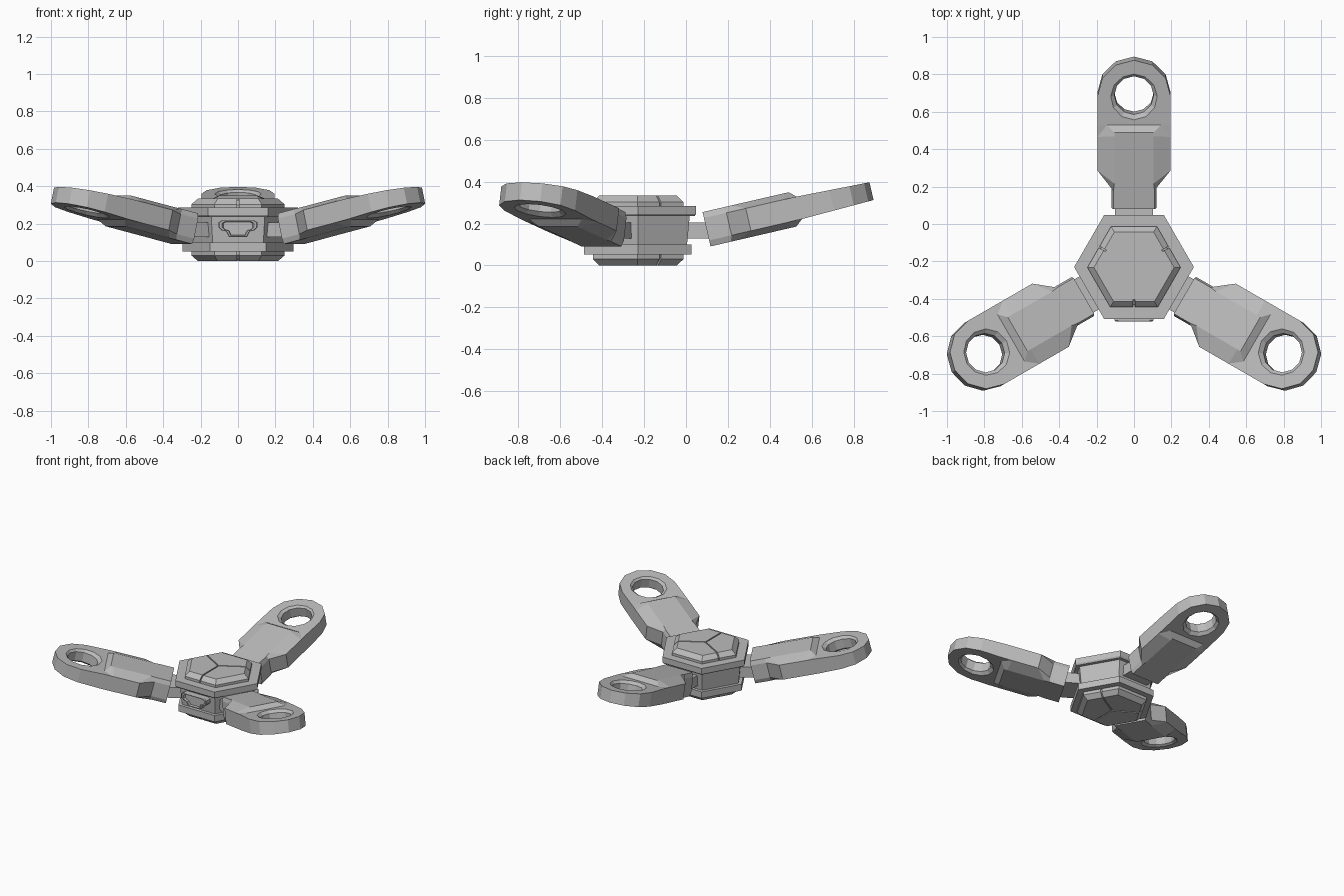
import bpy
import bmesh
from math import sin, cos, pi, radians
from mathutils import Matrix, Vector

cube = bpy.data.objects.get("Cube")
if cube:
    bpy.data.objects.remove(cube, do_unlink=True)

GREY = (0.5, 0.5, 0.5, 1)
grey = bpy.data.materials.new("mid_grey")
grey.use_nodes = True
grey.diffuse_color = GREY
grey.node_tree.nodes["Principled BSDF"].inputs["Base Color"].default_value = GREY

HUB = Matrix.Translation((0, -0.23, 0))


def make(name, bm, matrix=None):
    if matrix:
        bm.transform(matrix)
    bmesh.ops.recalc_face_normals(bm, faces=bm.faces)
    mesh = bpy.data.meshes.new(name)
    bm.to_mesh(mesh)
    bm.free()
    mesh.materials.append(grey)
    obj = bpy.data.objects.new(name, mesh)
    bpy.context.collection.objects.link(obj)
    return obj


def loft(rings):
    """Closed solid through rings that have equal point counts."""
    bm = bmesh.new()
    loops = [[bm.verts.new(p) for p in ring] for ring in rings]
    n = len(loops[0])
    for a, b in zip(loops, loops[1:]):
        for i in range(n):
            j = (i + 1) % n
            bm.faces.new((a[i], a[j], b[j], b[i]))
    bm.faces.new(loops[0])
    bm.faces.new(loops[-1])
    return bm


def turned(profile, sides):
    """Stack of regular polygons from (radius, height) pairs."""
    return loft([[(r * cos(2 * pi * i / sides), r * sin(2 * pi * i / sides), z)
                  for i in range(sides)] for r, z in profile])


def mirrored(half):
    """Closed outline from its right half."""
    return half + [(-x, y) for x, y in reversed(half) if x > 0]


def spin(k):
    return HUB @ Matrix.Rotation(k * 2 * pi / 3, 4, "Z")


# Hexagonal hub: body between two flanges, with a core under each cap
make("hub_body", turned([(0.27, 0.09), (0.287, 0.245)], 6), HUB)
make("upper_flange", turned([(0.312, 0.235), (0.32, 0.245), (0.32, 0.285)], 6), HUB)
make("lower_flange", turned([(0.297, 0.052), (0.297, 0.1)], 6), HUB)
make("upper_core", turned([(0.235, 0.28), (0.235, 0.3), (0.2, 0.325)], 6), HUB)
make("lower_core", turned([(0.2, 0.006), (0.235, 0.032), (0.235, 0.06)], 6), HUB)


# Cap panels: three chamfered pieces with narrow grooves between them
def panel_ring(r, z):
    gap = 0.005
    spots = [(0, 0)]
    for angle in (30, 60, 120, 150):
        d = r if angle in (60, 120) else r * cos(pi / 6)
        spots.append((d * cos(radians(angle)), d * sin(radians(angle))))
    return [(x, y + gap, z) for x, y in spots]


for k in range(3):
    make(f"upper_cap_panel_{k + 1}",
         loft([panel_ring(0.245, 0.28), panel_ring(0.245, 0.303), panel_ring(0.21, 0.333)]),
         spin(k))
    make(f"lower_cap_panel_{k + 1}",
         loft([panel_ring(0.245, 0.06), panel_ring(0.245, 0.03), panel_ring(0.21, 0)]),
         spin(k))

# Front socket: raised rim with a recessed centre
socket = mirrored([(0.085, 0.218), (0.103, 0.208), (0.103, 0.18), (0.09, 0.165),
                   (0.063, 0.158), (0.048, 0.128)])
middle = Vector((0, 0.18))


def socket_ring(scale, y):
    pts = [middle + (Vector(p) - middle) * scale for p in socket]
    return [(p.x, y, p.y) for p in pts]


make("front_socket", loft([socket_ring(1, -0.46), socket_ring(1, -0.515),
                           socket_ring(0.95, -0.52), socket_ring(0.82, -0.52),
                           socket_ring(0.76, -0.505)]))

# Arm parts, built along +y and then tilted up
TILT = Matrix.Translation((0, 0.328, 0.173)) @ Matrix.Rotation(radians(13), 4, "X")
EYE, WIDE, STEP = 0.613, 0.195, 0.455

outline = [(0.12, 0), (0.12, 0.11), (WIDE, 0.205)]
outline += [(WIDE * cos(a * pi / 12), EYE + WIDE * sin(a * pi / 12)) for a in (0, 2, 4, 6)]
outline[-1] = (0, EYE + WIDE)
outline = mirrored(outline)

pad_foot = mirrored([(0.12, 0), (0.12, 0.11), (WIDE, 0.205), (WIDE, 0.39), (0.145, STEP)])
pad_top = mirrored([(0.11, 0), (0.11, 0.1), (0.105, 0.14), (0.105, 0.4), (0.105, 0.42)])


def arm_plate(name, matrix):
    bm = loft([[(x, y, -0.055) for x, y in outline], [(x, y, 0.055) for x, y in outline]])
    bmesh.ops.bisect_plane(bm, geom=bm.verts[:] + bm.edges[:] + bm.faces[:],
                           plane_co=(0, STEP, 0), plane_no=(0, 1, 0))
    # Thin the plate towards its tip
    for v in bm.verts:
        v.co.z *= 1 - 0.6 * max(0, v.co.y - STEP)
    plate = make(name, bm)
    # Eye hole with chamfered rims
    cutter = make("eye_cutter", turned([(0.137, -0.06), (0.105, -0.034),
                                        (0.105, 0.034), (0.137, 0.06)], 12),
                  Matrix.Translation((0, EYE, 0)))
    cutter.hide_render = True
    cut = plate.modifiers.new("eye", "BOOLEAN")
    cut.operation = "DIFFERENCE"
    cut.solver = "EXACT"
    cut.object = cutter
    bpy.context.view_layer.objects.active = plate
    bpy.ops.object.modifier_apply(modifier=cut.name)
    bpy.data.objects.remove(cutter, do_unlink=True)
    plate.data.transform(matrix)


for k, side in enumerate(("back", "right", "left")):
    place = spin(k) @ TILT
    arm_plate(f"{side}_arm_plate", place)
    for label, sign in (("upper", 1), ("lower", -1)):
        make(f"{side}_arm_{label}_pad",
             loft([[(x, y, sign * 0.055) for x, y in pad_foot],
                   [(x, y, sign * 0.084) for x, y in pad_top]]), place)
    # Joint block between hub and arm
    bm = bmesh.new()
    bmesh.ops.create_cube(bm, size=1, matrix=Matrix.Translation((0, 0.285, 0.167))
                          @ Matrix.Diagonal((0.205, 0.13, 0.077, 1)))
    make(f"{side}_joint", bm, spin(k))
